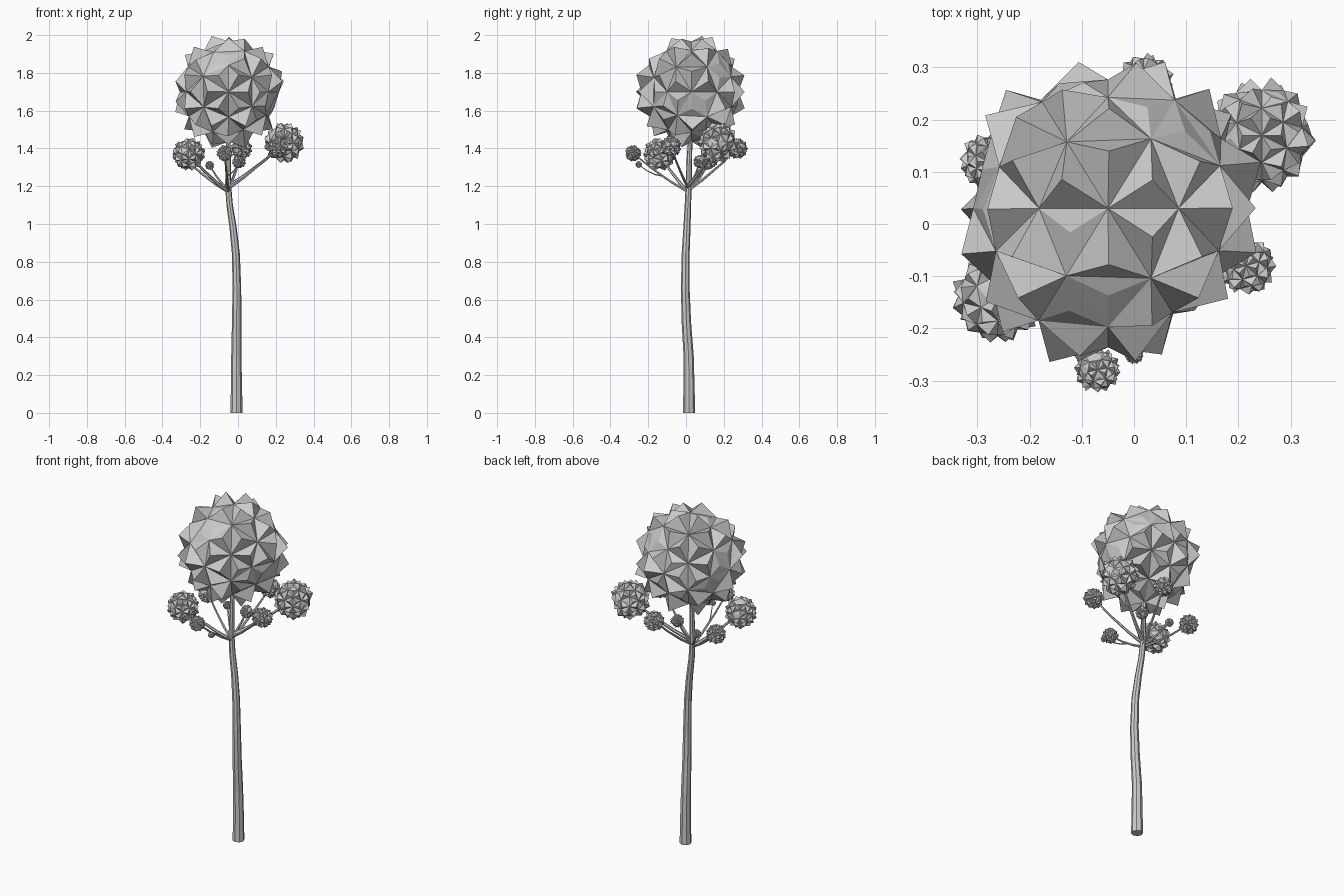
import bpy, bmesh, math, random
from mathutils import Matrix, Vector

if "Cube" in bpy.data.objects:
    bpy.data.objects.remove(bpy.data.objects["Cube"])

random.seed(4)


def tube(name, points, sides_res):
    """Tapered branch: points are (x, y, z, radius)."""
    cu = bpy.data.curves.new(name, 'CURVE')
    cu.dimensions = '3D'
    cu.bevel_depth = 1.0
    cu.bevel_resolution = sides_res
    cu.use_fill_caps = True
    sp = cu.splines.new('POLY')
    sp.points.add(len(points) - 1)
    for p, (x, y, z, r) in zip(sp.points, points):
        p.co = (x, y, z, 1)
        p.radius = r
    sp.use_smooth = False
    ob = bpy.data.objects.new(name, cu)
    bpy.context.collection.objects.link(ob)
    return ob


def leaf_ball(name, centre, tip, turn=0.0):
    """Irregular spiky foliage: faces of an icosphere raised to points."""
    bm = bmesh.new()
    bmesh.ops.create_icosphere(bm, subdivisions=2, radius=1)
    for v in bm.verts:
        v.co *= tip * random.uniform(0.80, 0.88)
    res = bmesh.ops.poke(bm, faces=bm.faces[:])
    for v in res['verts']:
        flat = random.random() < 0.25
        k = 0.84 if flat else random.uniform(0.97, 1.03)
        v.co = v.co.normalized() * tip * k
    # stand the ball on an edge, then turn it
    m = (Matrix.Translation(centre) @ Matrix.Rotation(turn, 4, 'Z')
         @ Matrix.Rotation(-math.radians(31.717), 4, 'Y'))
    bmesh.ops.transform(bm, matrix=m, verts=bm.verts)
    me = bpy.data.meshes.new(name)
    bm.to_mesh(me)
    bm.free()
    ob = bpy.data.objects.new(name, me)
    bpy.context.collection.objects.link(ob)
    return ob


# Trunk, gently swaying
tube("trunk", [
    (-0.008, 0.016, 0.0, 0.032), (-0.008, 0.016, 0.12, 0.030),
    (-0.009, 0.014, 0.30, 0.027), (-0.007, 0.002, 0.48, 0.025),
    (-0.006, -0.004, 0.66, 0.023), (-0.011, -0.002, 0.84, 0.021),
    (-0.026, 0.005, 0.98, 0.019), (-0.044, 0.010, 1.10, 0.017),
    (-0.052, 0.014, 1.20, 0.016), (-0.052, 0.018, 1.35, 0.014),
    (-0.050, 0.030, 1.60, 0.009)], 2)

# Main crown
leaf_ball("crown", (-0.05, 0.03, 1.70), 0.306)

# Side foliage: centre x, y, z, tip radius, branch start height
balls = [
    (0.245, 0.170, 1.43, 0.110, 1.20),
    (-0.260, -0.140, 1.37, 0.090, 1.17),
    (0.215, -0.080, 1.41, 0.058, 1.19),
    (0.020, 0.270, 1.40, 0.058, 1.18),
    (-0.280, 0.120, 1.345, 0.056, 1.17),
    (-0.070, -0.280, 1.375, 0.045, 1.17),
    (0.005, 0.075, 1.33, 0.038, 1.19),
    (-0.150, 0.115, 1.310, 0.025, 1.18),
    (0.000, -0.250, 1.315, 0.019, 0),
]
for i, (x, y, z, r, start) in enumerate(balls, 1):
    end = Vector((x, y, z))
    leaf_ball(f"leaf_ball_{i}", end, r, random.uniform(0, 0.6))
    if start:
        a = Vector((-0.05, 0.012, start))
        w = 0.006 + 0.05 * r
    else:  # twig off the front branch
        a = Vector((-0.06, -0.13, 1.255))
        w = 0.004
    d = end - a
    pts = []
    for t in (0, 0.3, 0.65, 1):
        p = a + d * t
        p.z -= 0.05 * t * (1 - t)
        pts.append((*p, w * (1 - 0.5 * t)))
    tube(f"branch_{i}", pts, 1)
